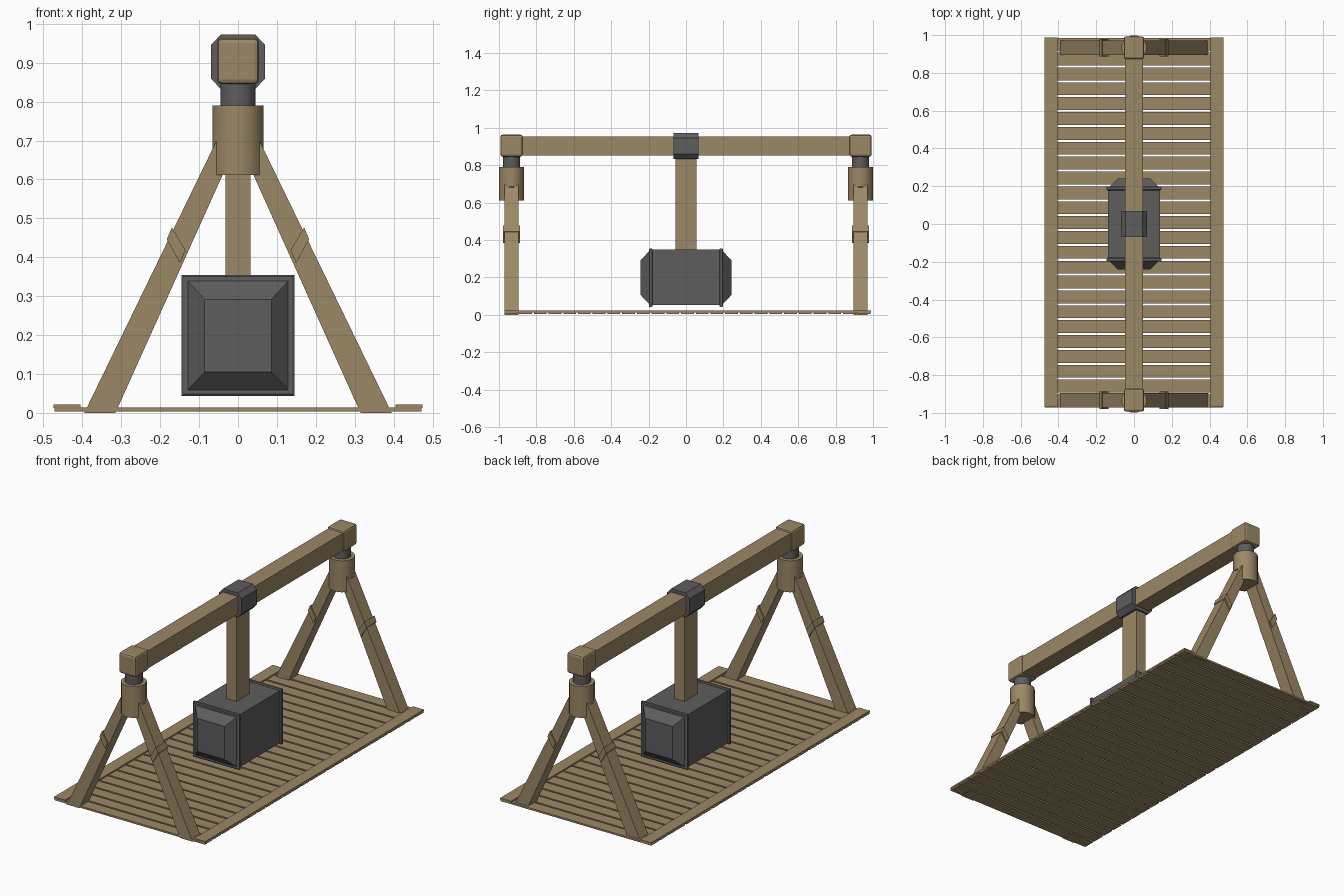
import bpy, bmesh, math
from mathutils import Vector

if "Cube" in bpy.data.objects:
    bpy.data.objects.remove(bpy.data.objects["Cube"])


def material(name, rgb):
    m = bpy.data.materials.new(name)
    m.diffuse_color = (*rgb, 1)
    m.use_nodes = True
    m.node_tree.nodes["Principled BSDF"].inputs["Base Color"].default_value = m.diffuse_color
    return m


WOOD = material("wood", (0.33, 0.245, 0.13))
IRON = material("iron", (0.11, 0.11, 0.11))


def finish(name, bm, mat, smooth=False):
    bmesh.ops.recalc_face_normals(bm, faces=bm.faces)
    me = bpy.data.meshes.new(name)
    bm.to_mesh(me)
    bm.free()
    me.materials.append(mat)
    ob = bpy.data.objects.new(name, me)
    bpy.context.collection.objects.link(ob)
    if smooth:
        bpy.ops.object.select_all(action='DESELECT')
        ob.select_set(True)
        bpy.context.view_layer.objects.active = ob
        bpy.ops.object.shade_smooth_by_angle(angle=math.radians(40))
    return ob


def loft(name, loops, mat, smooth=False):
    """Skin a list of equal-length point loops and cap both ends."""
    bm = bmesh.new()
    rings = [[bm.verts.new(p) for p in loop] for loop in loops]
    n = len(rings[0])
    for a, b in zip(rings, rings[1:]):
        for i in range(n):
            j = (i + 1) % n
            bm.faces.new((a[i], a[j], b[j], b[i]))
    bm.faces.new(rings[0])
    bm.faces.new(rings[-1])
    return finish(name, bm, mat, smooth)


def extrude_y(name, profile, y0, y1, mat):
    return loft(name, [[(x, y, z) for x, z in profile] for y in (y0, y1)], mat)


def box(name, x0, x1, y0, y1, z0, z1, mat, bevel=0):
    ob = extrude_y(name, [(x0, z0), (x1, z0), (x1, z1), (x0, z1)], y0, y1, mat)
    if bevel:
        mod = ob.modifiers.new("bevel", 'BEVEL')
        mod.width = bevel
        mod.segments = 2
    return ob


def circle(cy, r, z, n):
    return [Vector((r * math.cos(math.tau * (i + .5) / n),
                    cy + r * math.sin(math.tau * (i + .5) / n), z)) for i in range(n)]


def square(y, half_x, z0, z1):
    return [(-half_x, y, z0), (half_x, y, z0), (half_x, y, z1), (-half_x, y, z1)]


# slatted floor
COUNT = 25
for i in range(COUNT):
    y = -0.937 + i * (0.952 + 0.937) / (COUNT - 1)
    box(f"floor_slat_{i + 1}", -0.472, 0.472, y - 0.034, y + 0.034, 0.004, 0.014, WOOD)

# floor side rails
for s, side in ((-1, "left"), (1, "right")):
    xa, xb = sorted((s * 0.405, s * 0.474))
    box(f"floor_rail_{side}", xa, xb, -0.97, 0.988, 0.013, 0.022, WOOD)

# end supports
for e, end in ((-1, "front"), (1, "back")):
    cy = e * 0.933
    for s, side in ((-1, "left"), (1, "right")):
        leg = [(0.395, 0), (0.315, 0), (0.02, 0.655), (0.055, 0.70)]
        extrude_y(f"{end}_{side}_leg", [(s * x, z) for x, z in leg],
                  cy - 0.038, cy + 0.038, WOOD)
        # slanted wrap around the leg
        wrap = [(0.170, 0.477), (0.183, 0.446), (0.149, 0.385), (0.135, 0.418)]
        extrude_y(f"{end}_{side}_leg_wrap", [(s * x, z) for x, z in wrap],
                  cy - 0.046, cy + 0.046, WOOD)
    # socket, its underside cut away where the legs enter
    bottom = circle(cy, 0.067, 0.612, 16)
    for p in bottom:
        if abs(p.x) > 0.058:
            p.z = 0.685
    loft(f"{end}_socket", [bottom, circle(cy, 0.067, 0.79, 16)], WOOD, True)
    # iron pin and beam end cap
    loft(f"{end}_pin", [circle(cy, 0.046, z, 16) for z in (0.77, 0.86)], IRON, True)
    box(f"{end}_beam_cap", -0.054, 0.054, cy - 0.06, cy + 0.06, 0.845, 0.963, WOOD, 0.012)

# top beam and hanging post
box("top_beam", -0.047, 0.047, -0.93, 0.93, 0.852, 0.952, WOOD)
box("hanging_post", -0.032, 0.032, -0.057, 0.057, 0.34, 0.86, WOOD)

# iron clamp over the beam
clamp = [(-0.045, 0.833), (0.045, 0.833), (0.07, 0.86), (0.07, 0.945),
         (0.045, 0.972), (-0.045, 0.972), (-0.07, 0.945), (-0.07, 0.86)]
extrude_y("beam_clamp", clamp, -0.068, 0.068, IRON)

# hammer weight: block with raised rims and tapered striking ends
loft("hammer_block", [square(-0.242, 0.086, 0.105, 0.292), square(-0.195, 0.133, 0.055, 0.343),
                      square(-0.185, 0.138, 0.052, 0.349), square(0.185, 0.138, 0.052, 0.349),
                      square(0.195, 0.133, 0.055, 0.343), square(0.242, 0.086, 0.105, 0.292)], IRON)
for e, end in ((-1, "front"), (1, "back")):
    loft(f"hammer_rim_{end}", [square(e * 0.178, 0.139, 0.048, 0.350), square(e * 0.183, 0.145, 0.043, 0.355),
                               square(e * 0.195, 0.145, 0.043, 0.355), square(e * 0.199, 0.139, 0.048, 0.350)], IRON)
